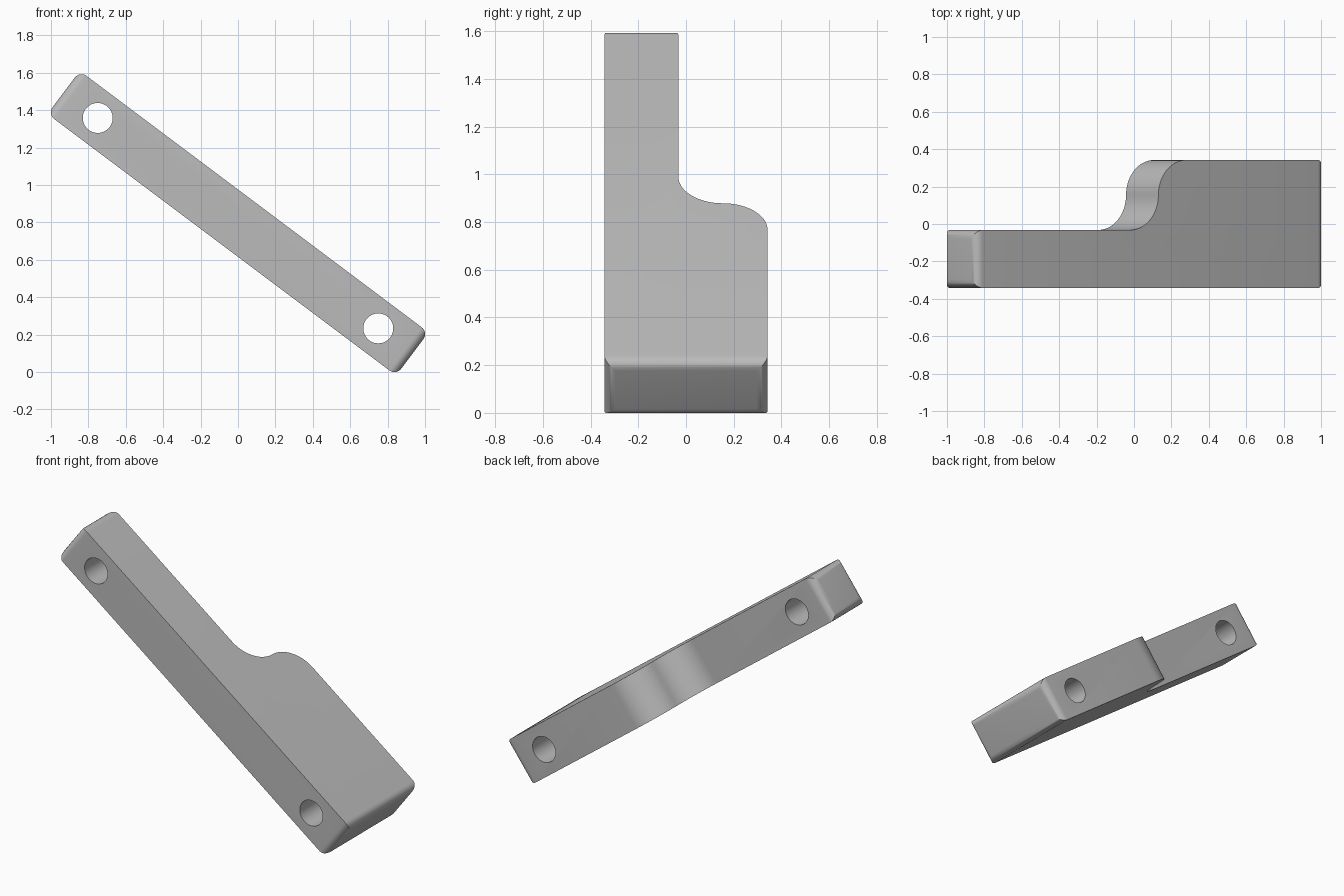
import bpy, bmesh
from math import sin, cos, pi, atan2
from mathutils import Matrix

cube = bpy.data.objects.get("Cube")
if cube:
    bpy.data.objects.remove(cube, do_unlink=True)

HALF_LEN, HALF_THICK, HALF_DEPTH = 1.165, 0.144, 0.342
STEP_Y = -0.032                      # back of the narrow half
R = (HALF_DEPTH - STEP_Y) / 2        # radius of both arcs in the step
STEP_X = 0.055                       # middle of the step
END_ROUND, HOLE_R, HOLE_X = 0.045, 0.08, 0.9375
SEG = 16

grey = bpy.data.materials.new("grey")
grey.use_nodes = True
colour = (0.5, 0.5, 0.5, 1)
grey.diffuse_color = colour
grey.node_tree.nodes["Principled BSDF"].inputs["Base Color"].default_value = colour


def arc(cx, cy, start, end):
    angles = [start + (end - start) * i / SEG for i in range(SEG + 1)]
    return [(cx + R * cos(a), cy + R * sin(a)) for a in angles]


def add_object(name, bm):
    mesh = bpy.data.meshes.new(name)
    bm.to_mesh(mesh)
    bm.free()
    obj = bpy.data.objects.new(name, mesh)
    bpy.context.collection.objects.link(obj)
    return obj


# Stepped outline: wide half, S-shaped shoulder, narrow half
mid_y = STEP_Y + R
convex = arc(STEP_X + R, mid_y, pi / 2, pi)
concave = arc(STEP_X - R, mid_y, 0, -pi / 2)
outline = [(-HALF_LEN, -HALF_DEPTH), (HALF_LEN, -HALF_DEPTH), (HALF_LEN, HALF_DEPTH)]
outline += convex + concave[1:] + [(-HALF_LEN, STEP_Y)]

bm = bmesh.new()
base = bm.faces.new([bm.verts.new((x, y, -HALF_THICK)) for x, y in outline])
top = bmesh.ops.extrude_face_region(bm, geom=[base])
bmesh.ops.translate(bm, vec=(0, 0, 2 * HALF_THICK),
                    verts=[g for g in top["geom"] if isinstance(g, bmesh.types.BMVert)])
bmesh.ops.recalc_face_normals(bm, faces=bm.faces)

# Rounded rim around both end faces
rims = {e for f in bm.faces if abs(f.calc_center_median().x) > HALF_LEN - 0.001 for e in f.edges}
bmesh.ops.bevel(bm, geom=list(rims), offset=END_ROUND, offset_type='OFFSET',
                segments=8, profile=0.5, affect='EDGES')
bracket = add_object("bracket", bm)
bracket.data.materials.append(grey)

# Bolt hole cutters, running front to back
bm = bmesh.new()
for x in (-HOLE_X, HOLE_X):
    place = Matrix.Translation((x, 0, 0)) @ Matrix.Rotation(pi / 2, 4, 'X')
    bmesh.ops.create_cone(bm, cap_ends=True, segments=48, radius1=HOLE_R,
                          radius2=HOLE_R, depth=1, matrix=place)
cutter = add_object("hole_cutter", bm)
cutter.hide_render = True
cutter.data.materials.append(grey)

holes = bracket.modifiers.new("bolt_holes", 'BOOLEAN')
holes.operation, holes.solver, holes.object = 'DIFFERENCE', 'EXACT', cutter
bpy.ops.object.select_all(action='DESELECT')
bracket.select_set(True)
bpy.context.view_layer.objects.active = bracket
bpy.ops.object.modifier_apply(modifier=holes.name)
bpy.data.objects.remove(cutter, do_unlink=True)
bpy.ops.object.shade_smooth_by_angle(angle=pi / 6)

# Tilt down towards the model's left and stand on the ground
bracket.rotation_euler.y = atan2(3, 4)
bracket.location.z = 0.796
